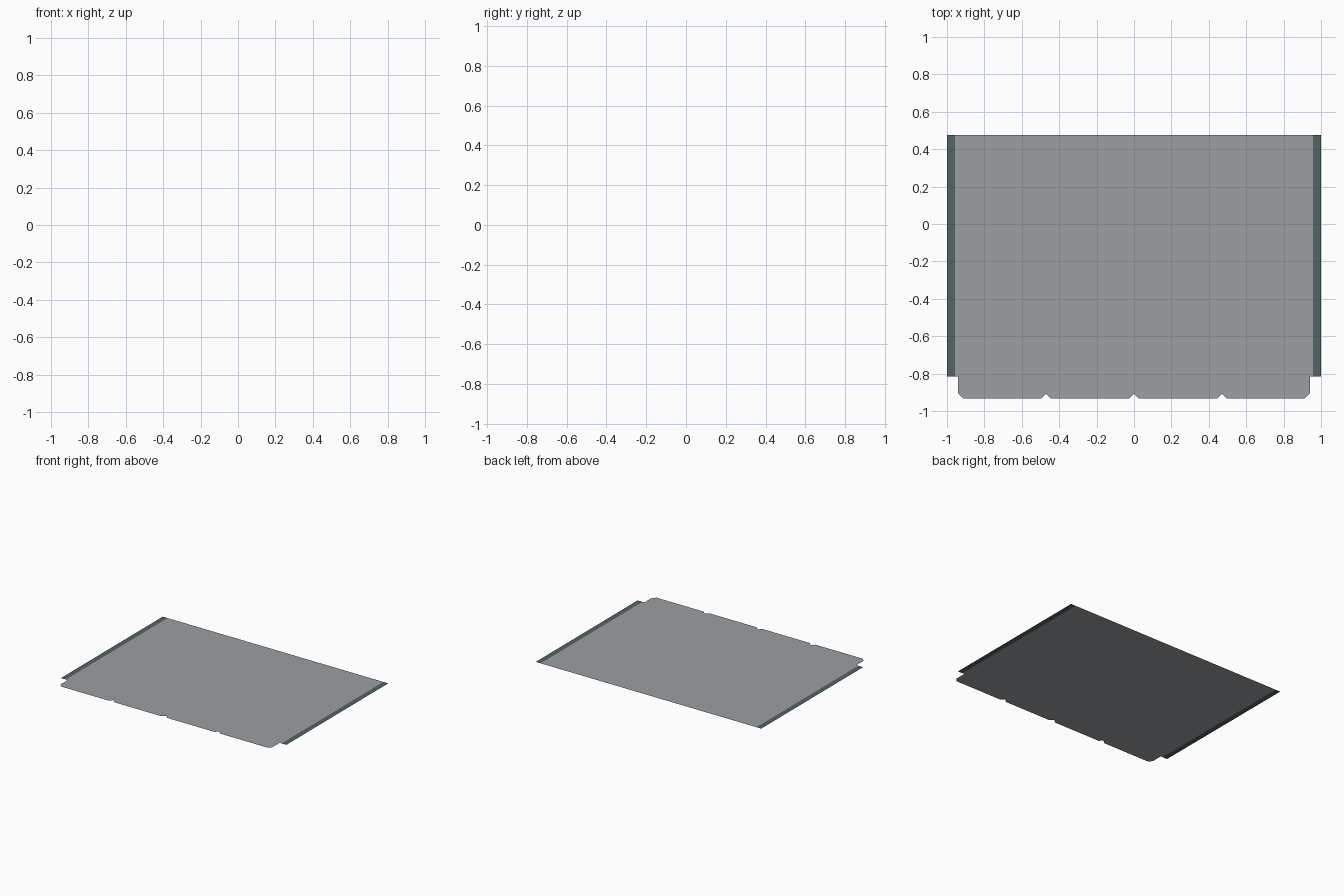
import bpy, bmesh

if "Cube" in bpy.data.objects:
    bpy.data.objects.remove(bpy.data.objects["Cube"])

def material(name, rgb):
    m = bpy.data.materials.new(name)
    m.diffuse_color = (*rgb, 1)
    m.use_nodes = True
    m.node_tree.nodes["Principled BSDF"].inputs["Base Color"].default_value = m.diffuse_color
    return m

def flat_part(name, outline, mat):
    """One flat sheet at z = 0, facing up, from a counter-clockwise outline."""
    bm = bmesh.new()
    face = bm.faces.new([bm.verts.new((x, y, 0)) for x, y in outline])
    face.normal_update()
    if face.normal.z < 0:
        face.normal_flip()
    bmesh.ops.triangulate(bm, faces=bm.faces[:])
    me = bpy.data.meshes.new(name)
    bm.to_mesh(me)
    bm.free()
    me.materials.append(mat)
    ob = bpy.data.objects.new(name, me)
    bpy.context.collection.objects.link(ob)
    return ob

panel_grey = material("panel grey", (0.33, 0.35, 0.36))
strip_grey = material("dark slate", (0.087, 0.125, 0.13))

BACK, STEP, FRONT = 0.475, -0.815, -0.933   # y of back edge, shoulder, front edge
INNER, TAB, CUT = 0.957, 0.94, 0.026        # strip seam, tab half width, chamfer size

# Main sheet: front tab with chamfered corners and three V notches
outline = [(-INNER, BACK), (-INNER, STEP), (-TAB, STEP),
           (-TAB, FRONT + CUT), (-TAB + CUT, FRONT)]
for x in (-0.47, 0, 0.47):
    outline += [(x - CUT, FRONT), (x, FRONT + CUT), (x + CUT, FRONT)]
outline += [(TAB - CUT, FRONT), (TAB, FRONT + CUT),
            (TAB, STEP), (INNER, STEP), (INNER, BACK)]
flat_part("panel", outline, panel_grey)

# Dark strips along both sides
for side, s in (("left", -1), ("right", 1)):
    flat_part(side + "_edge_strip",
              [(s * INNER, STEP), (s, STEP), (s, BACK), (s * INNER, BACK)],
              strip_grey)
